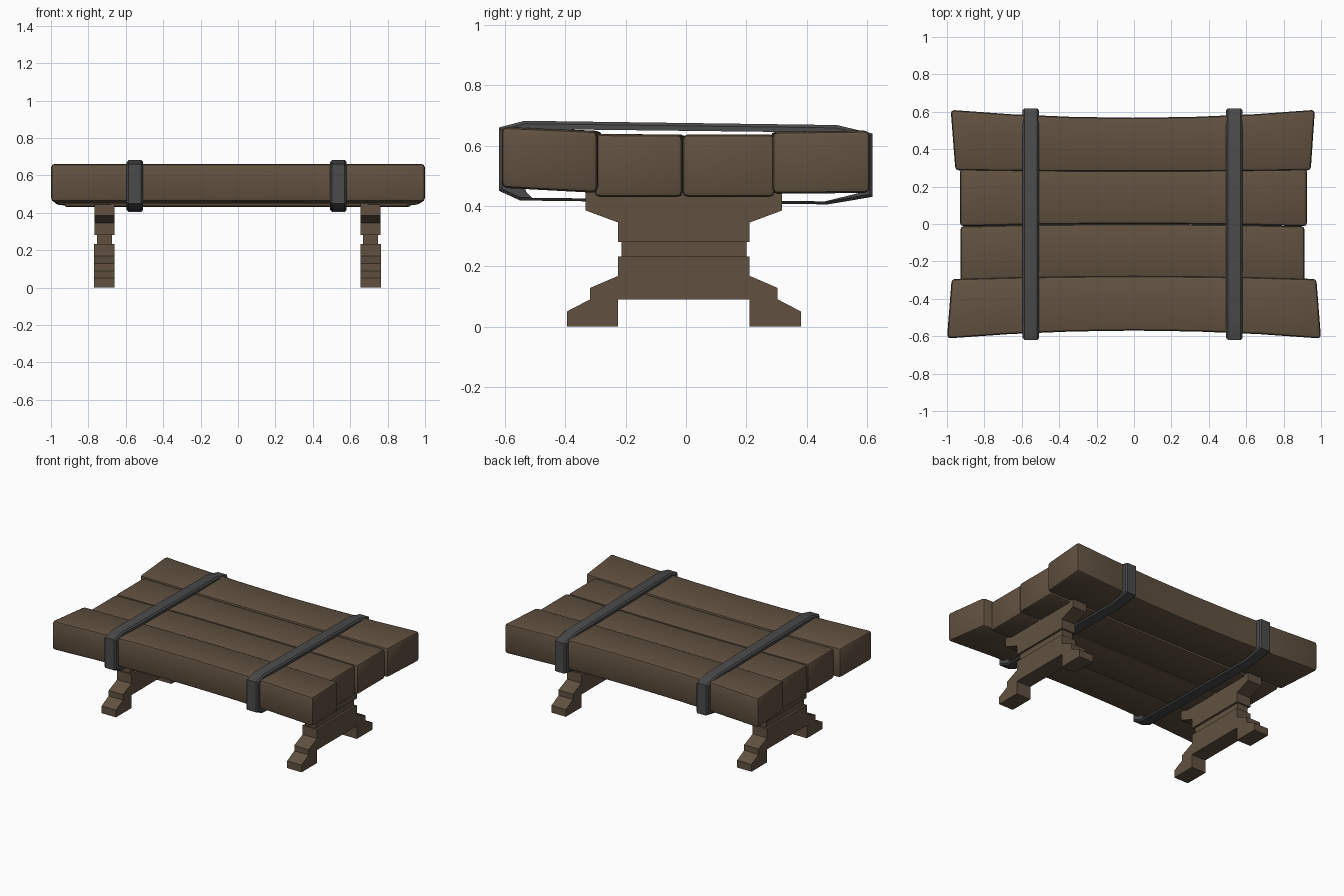
import bpy, bmesh, math

if "Cube" in bpy.data.objects:
    bpy.data.objects.remove(bpy.data.objects["Cube"])


def material(name, rgb):
    m = bpy.data.materials.new(name)
    m.diffuse_color = (*rgb, 1)
    m.use_nodes = True
    m.node_tree.nodes["Principled BSDF"].inputs["Base Color"].default_value = m.diffuse_color
    return m


WOOD = material("brown wood", (0.12, 0.083, 0.052))
IRON = material("dark grey iron", (0.07, 0.07, 0.07))


def finish(name, bm, mat, bevel=0.0, segments=1, angle=35):
    """Bevel the hard edges, make the object and smooth it by angle."""
    bmesh.ops.recalc_face_normals(bm, faces=bm.faces)
    if bevel:
        hard = [e for e in bm.edges if e.calc_face_angle(0) > math.radians(50)]
        bmesh.ops.bevel(bm, geom=hard, offset=bevel, segments=segments,
                        profile=0.5, affect='EDGES', clamp_overlap=True)
    me = bpy.data.meshes.new(name)
    bm.to_mesh(me)
    bm.free()
    me.materials.append(mat)
    ob = bpy.data.objects.new(name, me)
    bpy.context.collection.objects.link(ob)
    bpy.ops.object.select_all(action='DESELECT')
    ob.select_set(True)
    bpy.context.view_layer.objects.active = ob
    bpy.ops.object.shade_smooth_by_angle(angle=math.radians(angle))
    return ob


def loft(bm, rings):
    """Join equal rings of points and cap both ends."""
    vs = [[bm.verts.new(p) for p in r] for r in rings]
    n = len(vs[0])
    for a, b in zip(vs, vs[1:]):
        for i in range(n):
            j = (i + 1) % n
            bm.faces.new((a[i], a[j], b[j], b[i]))
    bm.faces.new(vs[0])
    bm.faces.new(vs[-1])


def plank(name, y_lo, y_hi, z_bottom, z_lo, z_hi, left, right):
    """y_lo / y_hi: (middle, end) y of each side; left / right: x at low and high y."""
    bm = bmesh.new()
    rings = []
    steps = 6
    for k in range(steps + 1):
        t = k / steps
        xa = left[0] + (right[0] - left[0]) * t
        xb = left[1] + (right[1] - left[1]) * t
        s = (2 * t - 1) ** 2
        ya = y_lo[0] + (y_lo[1] - y_lo[0]) * s
        yb = y_hi[0] + (y_hi[1] - y_hi[0]) * s
        rings.append([(xa, ya, z_bottom[0]), (xb, yb, z_bottom[1]),
                      (xb, yb, z_hi), (xa, ya, z_lo)])
    loft(bm, rings)
    finish(name, bm, WOOD, 0.018, 2)


# Four table planks, the outer two bowed and longer
plank("front_plank", (-0.57, -0.612), (-0.278, -0.294), (0.46, 0.443), 0.662, 0.648,
      (-1.0, -0.975), (1.0, 0.975))
plank("front_inner_plank", (-0.285, -0.305), (0.0, -0.012), (0.43, 0.43), 0.638, 0.637,
      (-0.928, -0.928), (0.912, 0.912))
plank("back_inner_plank", (0.0, -0.012), (0.285, 0.295), (0.43, 0.43), 0.637, 0.637,
      (-0.93, -0.93), (0.925, 0.925))
plank("back_plank", (0.28, 0.287), (0.568, 0.61), (0.44, 0.443), 0.646, 0.65,
      (-0.955, -0.98), (0.945, 0.967))

# Iron straps wrapped round the top
OUTER = [(-0.62, 0.66), (-0.535, 0.682), (0.50, 0.668), (0.618, 0.64),
         (0.618, 0.43), (0.47, 0.405), (-0.55, 0.418), (-0.62, 0.45)]
INNER = [(-0.575, 0.645), (-0.52, 0.655), (0.49, 0.643), (0.575, 0.62),
         (0.575, 0.443), (0.46, 0.415), (-0.51, 0.427), (-0.53, 0.447)]


def strap(name, x0, x1):
    bm = bmesh.new()
    o0, o1, i0, i1 = [[bm.verts.new((x, y, z)) for y, z in p]
                      for p, x in ((OUTER, x0), (OUTER, x1), (INNER, x0), (INNER, x1))]
    for k in range(8):
        j = (k + 1) % 8
        for a, b in ((o0, o1), (o1, i1), (i1, i0), (i0, o0)):
            bm.faces.new((a[k], a[j], b[j], b[k]))
    bmesh.ops.recalc_face_normals(bm, faces=bm.faces)
    rim = [e for e in bm.edges if all(v in o0 for v in e.verts) or all(v in o1 for v in e.verts)]
    bmesh.ops.bevel(bm, geom=rim, offset=0.012, segments=1, affect='EDGES', clamp_overlap=True)
    finish(name, bm, IRON, angle=40)


strap("left_strap", -0.595, -0.508)
strap("right_strap", 0.493, 0.58)

# Trestle legs: top block, narrow neck and stepped foot (half profiles, mirrored in y)
TOP = [(0.326, 0.45), (0.326, 0.385), (0.218, 0.345), (0.218, 0.28)]
NECK = [(0.207, 0.29), (0.207, 0.22)]
FOOT = [(0.218, 0.232), (0.218, 0.168), (0.311, 0.128), (0.311, 0.09),
        (0.388, 0.05), (0.388, 0.0), (0.218, 0.0), (0.218, 0.09)]


def block(name, half, x0, x1):
    profile = half + [(-y, z) for y, z in reversed(half)]
    bm = bmesh.new()
    loft(bm, [[(x, y - 0.007, z) for y, z in profile] for x in (x0, x1)])
    finish(name, bm, WOOD, angle=20)


for side, xc in (("left", -0.714), ("right", 0.709)):
    block(side + "_leg_top", TOP, xc - 0.054, xc + 0.054)
    block(side + "_leg_neck", NECK, xc - 0.04, xc + 0.04)
    block(side + "_leg_foot", FOOT, xc - 0.055, xc + 0.055)
